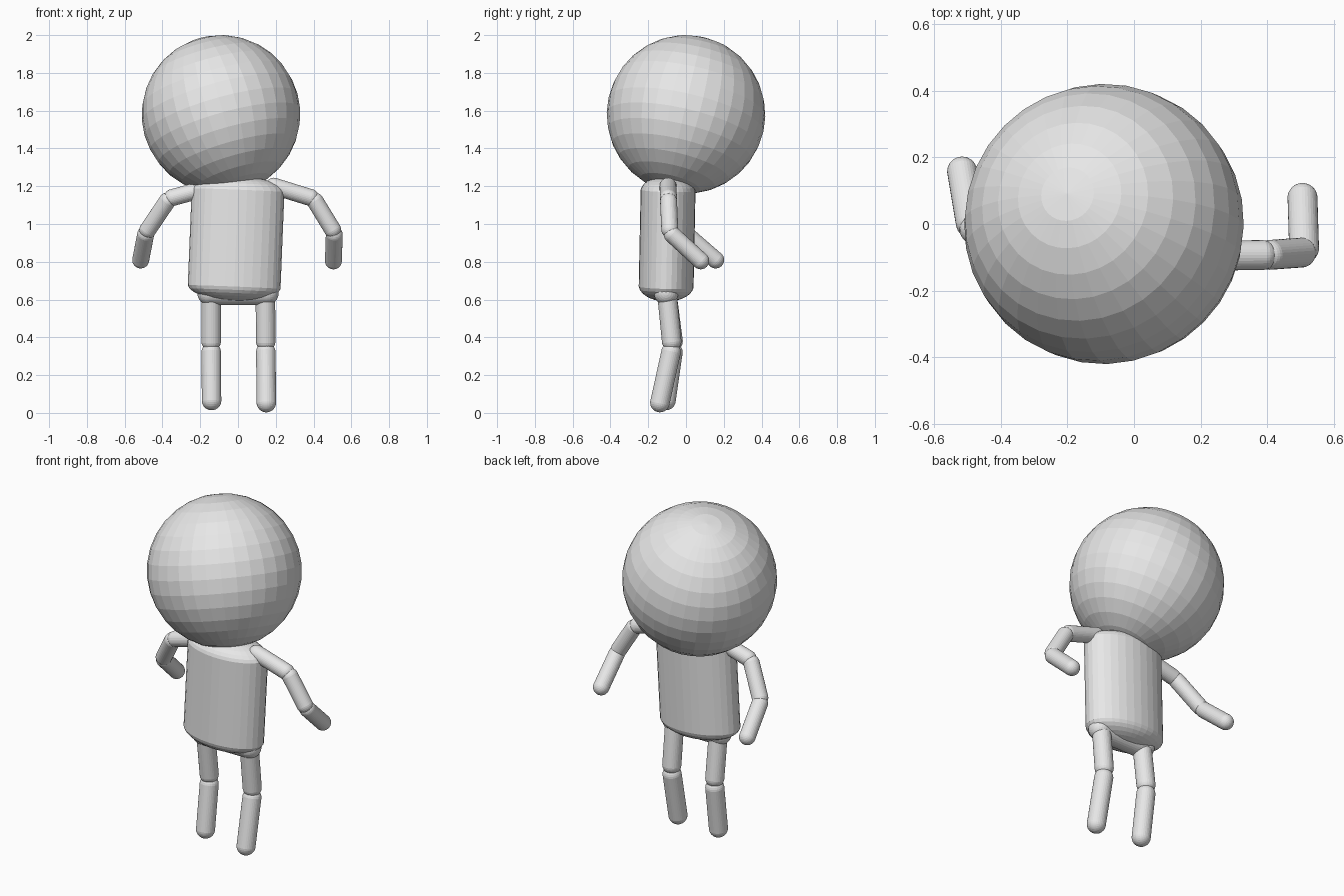
import bpy, bmesh
from mathutils import Vector, Matrix

old = bpy.data.objects.get("Cube")
if old:
    bpy.data.objects.remove(old, do_unlink=True)

grey = bpy.data.materials.new("plain grey")
grey.use_nodes = True
colour = (0.8, 0.8, 0.8, 1)
grey.diffuse_color = colour
grey.node_tree.nodes["Principled BSDF"].inputs["Base Color"].default_value = colour


def finish(name, bm):
    mesh = bpy.data.meshes.new(name)
    bm.to_mesh(mesh)
    bm.free()
    mesh.materials.append(grey)
    obj = bpy.data.objects.new(name, mesh)
    bpy.context.collection.objects.link(obj)
    return obj


def capsule(name, start, end, rx, ry=None, cap=None):
    """Rounded cylinder whose cap centres sit at start and end."""
    start, axis = Vector(start), Vector(end) - Vector(start)
    bm = bmesh.new()
    bmesh.ops.create_uvsphere(bm, u_segments=32, v_segments=15, radius=1)
    bmesh.ops.scale(bm, vec=(rx, ry or rx, cap or rx), verts=bm.verts)
    upper = [v for v in bm.verts if v.co.z > 0]
    bmesh.ops.translate(bm, vec=(0, 0, axis.length), verts=upper)
    turn = Vector((0, 0, 1)).rotation_difference(axis).to_matrix().to_4x4()
    bm.transform(Matrix.Translation(start) @ turn)
    return finish(name, bm)


def limb(side, names, joints, radius, gap):
    """Chain of capsules, pulled back a little at the inner joints."""
    points = [Vector(j) for j in joints]
    last = len(names) - 1
    for i, name in enumerate(names):
        a, b = points[i], points[i + 1]
        step = (b - a).normalized() * gap
        capsule(f"{side}_{name}", a + step if i else a,
                b - step if i < last else b, radius)


# Head, tipped back and to the side
bm = bmesh.new()
bmesh.ops.create_uvsphere(bm, u_segments=32, v_segments=16, radius=0.42)
tilt = Vector((0, 0, 1)).rotation_difference(Vector((-0.11, 0.09, 0.39)))
bm.transform(Matrix.Translation((-0.09, 0, 1.58)) @ tilt.to_matrix().to_4x4())
finish("head", bm)

# Torso and hips
capsule("torso", (-0.02, -0.105, 0.675), (0, -0.095, 1.17), 0.247, 0.146, 0.085)
capsule("hips", (-0.15, -0.105, 0.635), (0.15, -0.105, 0.635), 0.065)

# Arms
arm = ("upper_arm", "forearm", "hand")
limb("left", arm, [(0.19, -0.095, 1.2), (0.40, -0.093, 1.135),
                   (0.51, -0.085, 0.955), (0.505, 0.078, 0.805)], 0.045, 0.018)
limb("right", arm, [(-0.2, -0.095, 1.18), (-0.365, -0.09, 1.135),
                    (-0.487, -0.01, 0.955), (-0.515, 0.157, 0.81)], 0.045, 0.018)

# Legs
leg = ("thigh", "shin")
limb("left", leg, [(0.145, -0.1, 0.62), (0.147, -0.073, 0.35),
                   (0.15, -0.138, 0.055)], 0.052, 0.03)
limb("right", leg, [(-0.142, -0.1, 0.62), (-0.142, -0.065, 0.35),
                    (-0.14, -0.106, 0.066)], 0.052, 0.03)
